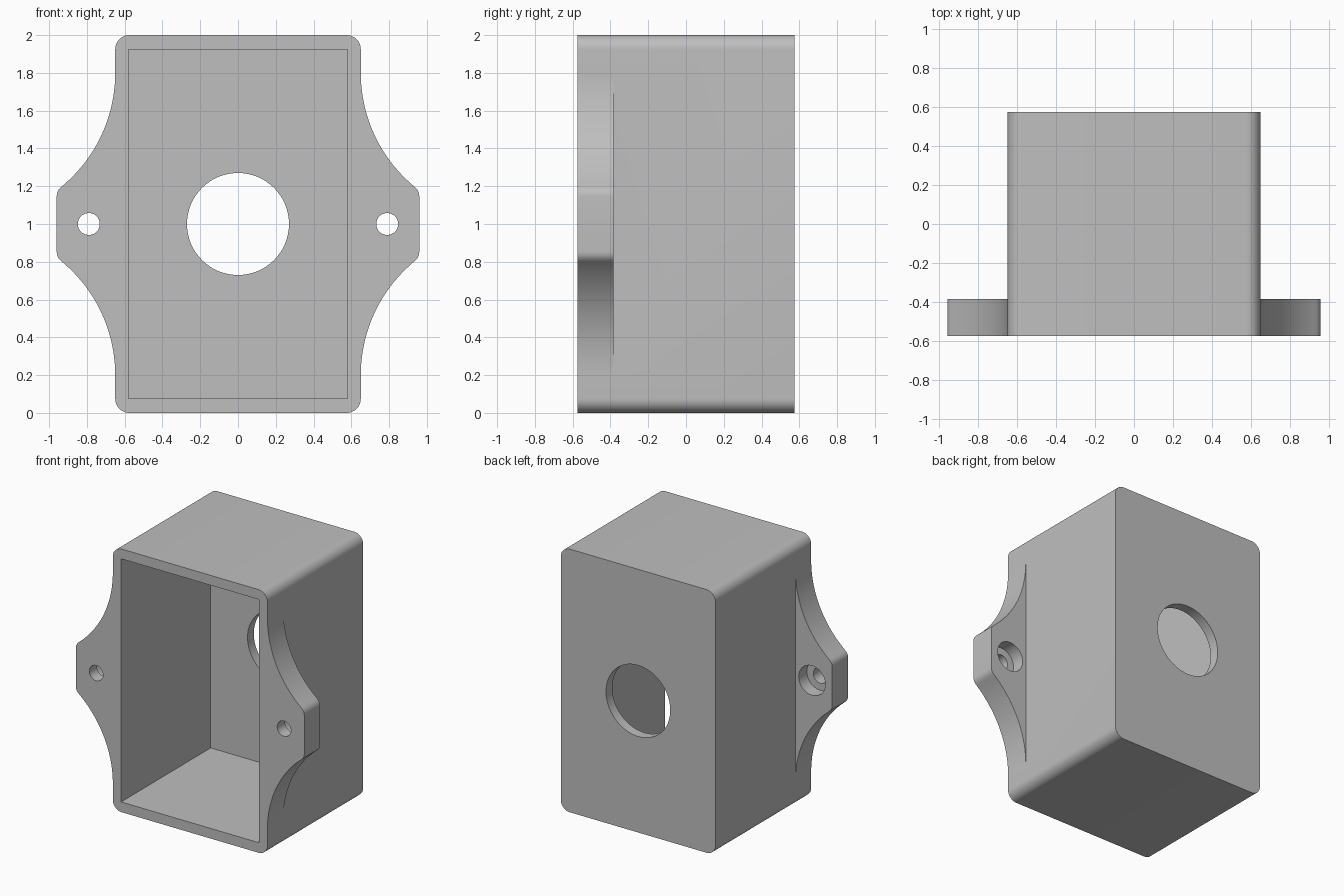
import bpy
import bmesh
from math import sin, cos, pi, atan2, radians

if "Cube" in bpy.data.objects:
    bpy.data.objects.remove(bpy.data.objects["Cube"])

FRONT, BACK, EAR_BACK = -0.575, 0.575, -0.385

grey = bpy.data.materials.new("plain grey")
grey.use_nodes = True
colour = (0.52, 0.52, 0.52, 1)
grey.diffuse_color = colour
grey.node_tree.nodes["Principled BSDF"].inputs["Base Color"].default_value = colour


def arc(cx, cz, r, a0, a1, n):
    return [(cx + r * cos(a0 + (a1 - a0) * i / n), cz + r * sin(a0 + (a1 - a0) * i / n))
            for i in range(n + 1)]


def prism(name, outline, y0, y1):
    """Extrude an x-z outline along y."""
    bm = bmesh.new()
    face = bm.faces.new([bm.verts.new((x, y0, z)) for x, z in outline])
    extruded = bmesh.ops.extrude_face_region(bm, geom=[face])["geom"]
    moved = [v for v in extruded if isinstance(v, bmesh.types.BMVert)]
    bmesh.ops.translate(bm, verts=moved, vec=(0, y1 - y0, 0))
    bmesh.ops.recalc_face_normals(bm, faces=bm.faces)
    mesh = bpy.data.meshes.new(name)
    bm.to_mesh(mesh)
    bm.free()
    mesh.materials.append(grey)
    obj = bpy.data.objects.new(name, mesh)
    bpy.context.collection.objects.link(obj)
    return obj


def combine(target, tool, operation):
    """Apply a boolean and discard the tool."""
    mod = target.modifiers.new("boolean", "BOOLEAN")
    mod.operation, mod.object, mod.solver = operation, tool, "EXACT"
    bpy.context.view_layer.objects.active = target
    bpy.ops.object.modifier_apply(modifier=mod.name)
    bpy.data.objects.remove(tool)


def disc(x, z, r, n=64):
    return arc(x, z, r, 0, 2 * pi, n)[:-1]


# Box with rounded long edges
w, r = 0.65, 0.075
outline = []
for i, (sx, cz) in enumerate([(1, 2 - r), (-1, 2 - r), (-1, r), (1, r)]):
    outline += arc(sx * (w - r), cz, r, i * pi / 2, (i + 1) * pi / 2, 10)
box = prism("enclosure_box", outline, FRONT, BACK)

# Ear outline: concave sweep, small rounded corner, flat tip
R, sweep_z, tip = 0.78, 1.8, 0.96
end_x = 0.935
end_z = sweep_z - (R ** 2 - (w + R - end_x) ** 2) ** 0.5
end_angle = atan2(end_z - sweep_z, end_x - w - R) + 2 * pi
upper = arc(w + R, sweep_z, R, pi, end_angle, 28)
corner_z = end_z - (tip - end_x) * (w + R - end_x) / (sweep_z - end_z)
flat_z = corner_z - 0.032
for i in range(1, 7):
    t = i / 6
    a, b, c = (1 - t) ** 2, 2 * t * (1 - t), t * t
    upper.append((a * end_x + (b + c) * tip, a * end_z + b * corner_z + c * flat_z))
lower = [(x, 2 - z) for x, z in reversed(upper)]
ear = [(0.61, sweep_z)] + upper + lower + [(0.61, 2 - sweep_z)]

# Mounting ears with counterbored screw holes
for side in (1, -1):
    part = prism("mounting_ear", [(side * x, z) for x, z in ear], FRONT, EAR_BACK)
    combine(box, part, "UNION")
    hole = side * 0.79
    combine(box, prism("screw_hole", disc(hole, 1, 0.058, 40), -0.7, -0.3), "DIFFERENCE")
    combine(box, prism("counterbore", disc(hole, 1, 0.112, 48), -0.483, -0.3), "DIFFERENCE")

# Open cavity and round opening in the back wall
cavity = [(-0.58, 0.077), (0.58, 0.077), (0.58, 1.925), (-0.58, 1.925)]
combine(box, prism("cavity", cavity, -0.7, 0.5), "DIFFERENCE")
combine(box, prism("back_opening", disc(0, 1, 0.27), 0.4, 0.7), "DIFFERENCE")

bpy.ops.object.select_all(action="DESELECT")
box.select_set(True)
bpy.context.view_layer.objects.active = box
bpy.ops.object.shade_smooth_by_angle(angle=radians(28))
